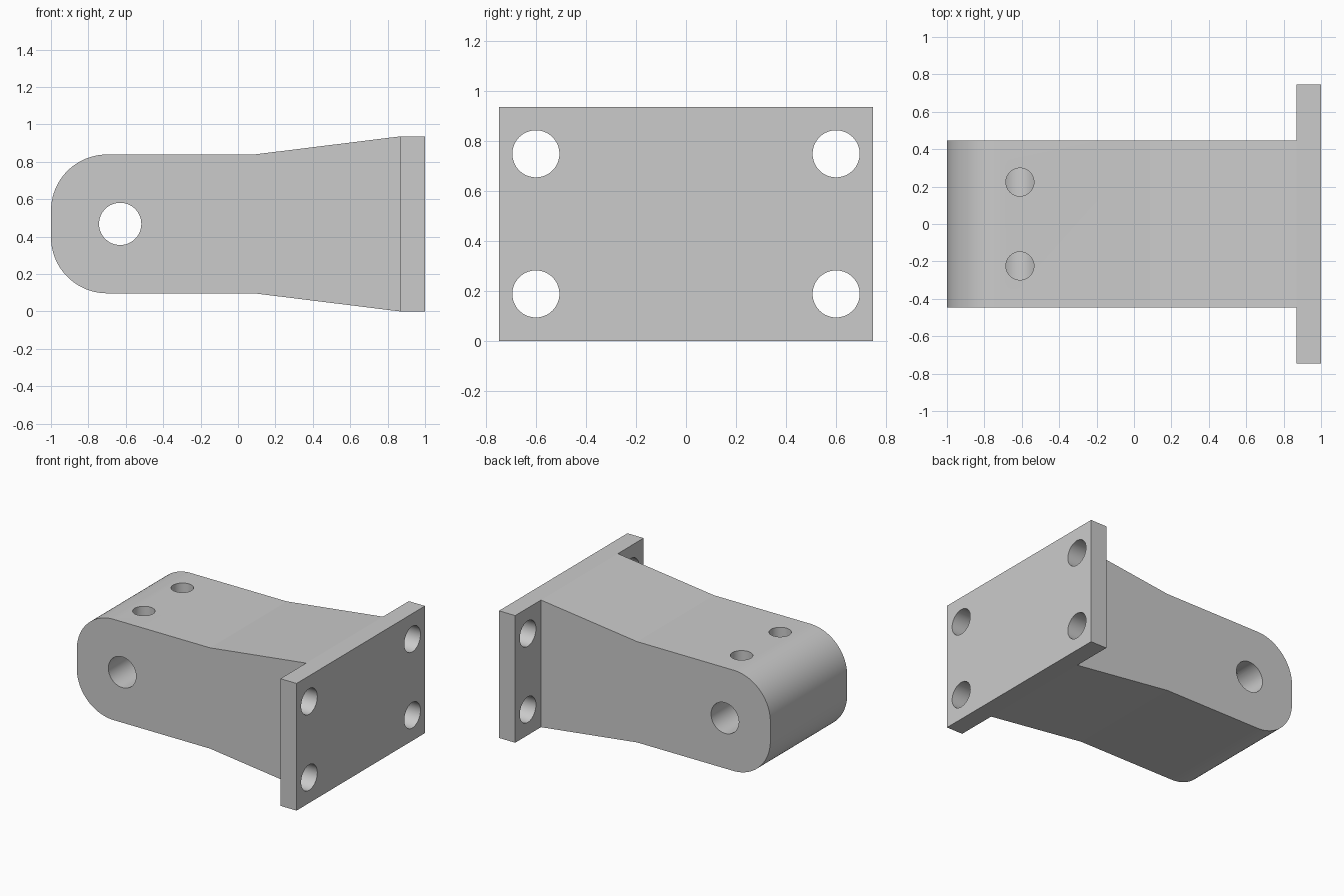
import bpy, bmesh
from math import sin, cos, pi, radians
from mathutils import Matrix, Vector

cube = bpy.data.objects.get("Cube")
if cube:
    bpy.data.objects.remove(cube, do_unlink=True)

grey = bpy.data.materials.new("plain grey")
grey.use_nodes = True
grey.diffuse_color = (0.6, 0.6, 0.6, 1)
grey.node_tree.nodes["Principled BSDF"].inputs["Base Color"].default_value = (0.6, 0.6, 0.6, 1)

MID = 0.468          # height of the centre line
HALF_WIDTH = 0.447   # half the arm's width
PLATE_X = 0.868      # inner face of the flange


def make_object(name, bm):
    bmesh.ops.recalc_face_normals(bm, faces=bm.faces)
    mesh = bpy.data.meshes.new(name)
    bm.to_mesh(mesh)
    bm.free()
    mesh.materials.append(grey)
    obj = bpy.data.objects.new(name, mesh)
    bpy.context.collection.objects.link(obj)
    return obj


def box(name, low, high):
    bm = bmesh.new()
    low, high = Vector(low), Vector(high)
    size = Matrix.Diagonal((*(high - low), 1))
    bmesh.ops.create_cube(bm, size=1, matrix=Matrix.Translation((low + high) / 2) @ size)
    return make_object(name, bm)


def drill(name, centre, radius, depth, axis):
    bm = bmesh.new()
    turn = Vector((0, 0, 1)).rotation_difference(Vector(axis)).to_matrix().to_4x4()
    bmesh.ops.create_cone(bm, cap_ends=True, segments=64, radius1=radius, radius2=radius,
                          depth=depth, matrix=Matrix.Translation(centre) @ turn)
    obj = make_object(name, bm)
    obj.hide_render = True
    return obj


def combine(target, tool, operation):
    mod = target.modifiers.new(operation.lower(), "BOOLEAN")
    mod.operation = operation
    mod.solver = "EXACT"
    mod.object = tool
    bpy.context.view_layer.objects.active = target
    bpy.ops.object.modifier_apply(modifier=mod.name)
    bpy.data.objects.remove(tool, do_unlink=True)


# Arm: half outline with a rounded nose and a flared root, mirrored about the centre line
r, half = 0.3, 0.371
steps = 24
upper = [(-1 + r - r * cos(pi / 2 * i / steps), half - r + r * sin(pi / 2 * i / steps))
         for i in range(steps + 1)]
upper += [(0.085, half), (PLATE_X, MID), (PLATE_X + 0.05, MID)]
outline = upper + [(x, -h) for x, h in reversed(upper)]

bm = bmesh.new()
side = bm.faces.new([bm.verts.new((x, -HALF_WIDTH, MID + h)) for x, h in outline])
grown = bmesh.ops.extrude_face_region(bm, geom=[side])["geom"]
bmesh.ops.translate(bm, vec=(0, 2 * HALF_WIDTH, 0),
                    verts=[v for v in grown if isinstance(v, bmesh.types.BMVert)])
bracket = make_object("mounting_bracket", bm)

# Flange plate
combine(bracket, box("flange", (PLATE_X, -0.747, 0), (1, 0.747, 2 * MID)), "UNION")

# Four bolt holes through the flange
for y in (-0.6, 0.6):
    for dz in (-0.28, 0.28):
        combine(bracket, drill("bolt_hole", (0.93, y, MID + dz), 0.094, 0.4, (1, 0, 0)), "DIFFERENCE")

# Cross hole for the pin
combine(bracket, drill("pin_hole", (-0.63, 0, MID), 0.113, 2, (0, 1, 0)), "DIFFERENCE")

# Two holes from the top that open into the pin hole
for y in (-0.224, 0.224):
    combine(bracket, drill("top_hole", (-0.61, y, MID + 0.3), 0.075, 0.6, (0, 0, 1)), "DIFFERENCE")

bpy.ops.object.select_all(action="DESELECT")
bracket.select_set(True)
bpy.context.view_layer.objects.active = bracket
bpy.ops.object.shade_smooth_by_angle(angle=radians(6.5))
